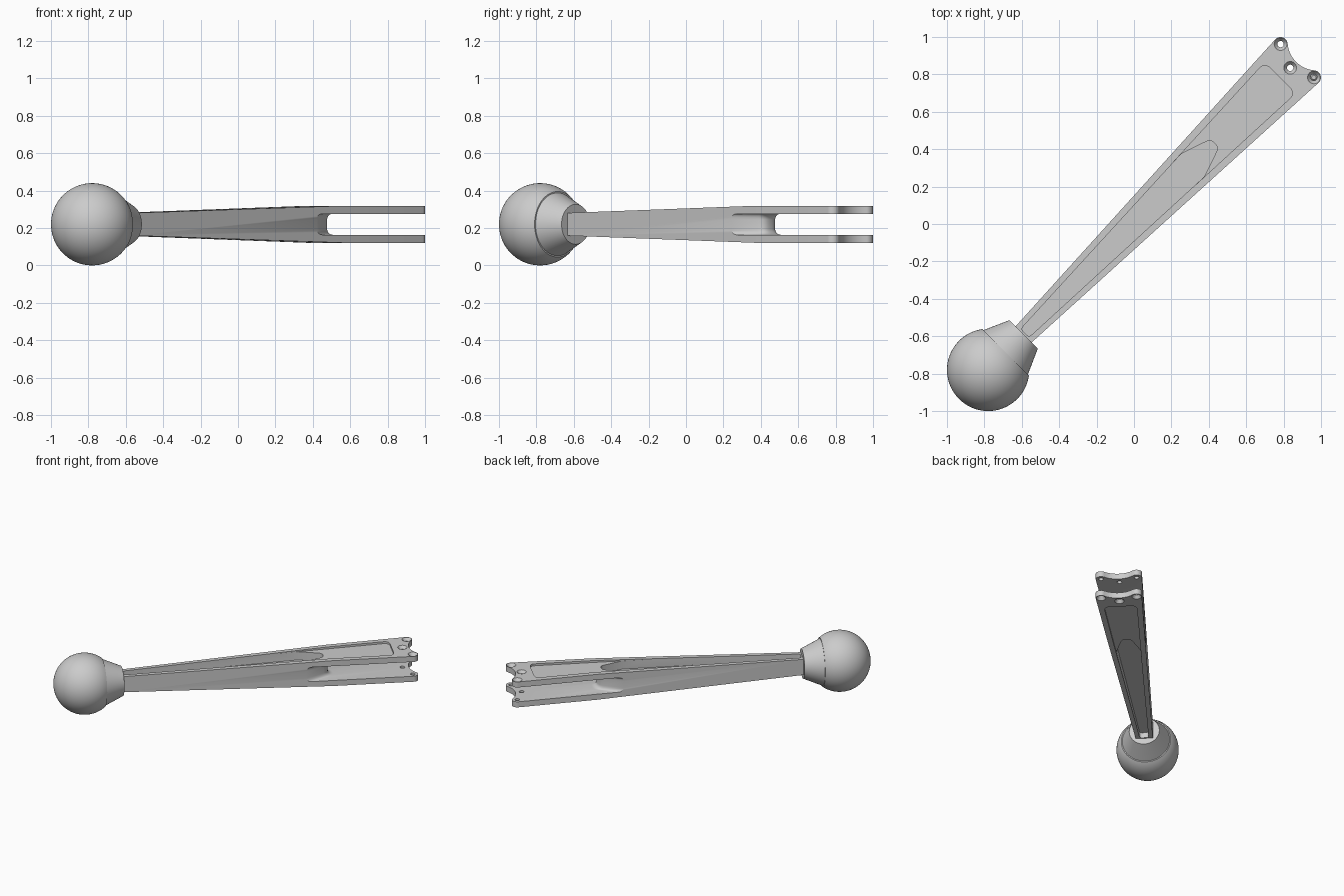
import bpy, bmesh
from math import sin, cos, radians, sqrt, pi, atan2, degrees
from mathutils import Matrix, Vector

if "Cube" in bpy.data.objects:
    bpy.data.objects.remove(bpy.data.objects["Cube"], do_unlink=True)

# Parts are built lengthwise on local x, then turned onto the diagonal
PLACE = Matrix.Translation((0, 0, 0.22)) @ Matrix.Rotation(pi / 4, 4, 'Z')

grey = bpy.data.materials.new("satin_grey")
grey.use_nodes = True
COLOUR = (0.6, 0.6, 0.6, 1)
grey.diffuse_color = COLOUR
grey.node_tree.nodes["Principled BSDF"].inputs["Base Color"].default_value = COLOUR


def make(name, bm):
    bmesh.ops.recalc_face_normals(bm, faces=bm.faces)
    mesh = bpy.data.meshes.new(name)
    bm.to_mesh(mesh)
    bm.free()
    mesh.materials.append(grey)
    ob = bpy.data.objects.new(name, mesh)
    bpy.context.collection.objects.link(ob)
    return ob


def arc(cx, cy, r, a0, a1, n=12):
    steps = [radians(a0 + (a1 - a0) * i / n) for i in range(n + 1)]
    return [(cx + r * cos(a), cy + r * sin(a)) for a in steps]


def circle(centre, r):
    return arc(*centre, r, 0, 345, 23)


def soften(points, cuts, n=6):
    """Round polygon corners; each cut is the distance trimmed at its corner."""
    out = []
    for i, (p, d) in enumerate(zip(points, cuts)):
        p = Vector(p)
        if not d:
            out.append(tuple(p))
            continue
        a = p + (Vector(points[i - 1]) - p).normalized() * d
        b = p + (Vector(points[(i + 1) % len(points)]) - p).normalized() * d
        for k in range(n + 1):
            t = k / n
            out.append(tuple(a * (1 - t) ** 2 + p * 2 * t * (1 - t) + b * t * t))
    return out


def loft(layers):
    """Closed solid through (outline, z) layers with equal point counts."""
    bm = bmesh.new()
    rings = [[bm.verts.new((x, y, z)) for x, y in pts] for pts, z in layers]
    for low, high in zip(rings, rings[1:]):
        for i in range(len(low)):
            bm.faces.new((low[i - 1], low[i], high[i], high[i - 1]))
    bm.faces.new(rings[0])
    bm.faces.new(rings[-1])
    return bm


def prism(points, z0, z1):
    return loft([(points, z0), (points, z1)])


def mirrored(points):
    return points + [(x, -y) for x, y in reversed(points)]


def activate(ob):
    bpy.ops.object.select_all(action='DESELECT')
    ob.select_set(True)
    bpy.context.view_layer.objects.active = ob


def cut(target, bm):
    cutter = make("cutter", bm)
    cutter.hide_render = True
    activate(target)
    mod = target.modifiers.new("cut", 'BOOLEAN')
    mod.operation, mod.solver, mod.object = 'DIFFERENCE', 'EXACT', cutter
    bpy.ops.object.modifier_apply(modifier=mod.name)
    bpy.data.objects.remove(cutter, do_unlink=True)


def finish(ob):
    ob.data.transform(PLACE)
    activate(ob)
    bpy.ops.object.shade_smooth_by_angle(angle=radians(30))


# Ball knob with conical collar, one turned profile
BALL_X, BALL_R, COLLAR_X = -1.103, 0.22, -0.97
join = degrees(atan2(sqrt(BALL_R ** 2 - (COLLAR_X - BALL_X) ** 2), COLLAR_X - BALL_X))
profile = arc(BALL_X, 0, BALL_R, 180, join, 32)
profile += [(COLLAR_X, 0.168), (-0.834, 0.107), (-0.834, 0)]
bm = bmesh.new()
verts = [bm.verts.new((x, 0, r)) for x, r in profile]
edges = [bm.edges.new(pair) for pair in zip(verts, verts[1:])]
bmesh.ops.spin(bm, geom=verts + edges, cent=(0, 0, 0), axis=(1, 0, 0),
               angle=2 * pi, steps=64, use_duplicate=False)
bmesh.ops.remove_doubles(bm, verts=bm.verts, dist=0.0005)
finish(make("ball_knob", bm))

# Arm body: tapered in plan with two round lobes and a scooped end
LOBE, LOBE_R, HALF = (1.234, 0.126), 0.038, 0.099
START, FLAT_X, SCOOP_X = -0.85, 0.66, 1.382
reach = sqrt((SCOOP_X - LOBE[0]) ** 2 + LOBE[1] ** 2)
tilt = degrees(atan2(LOBE[1], SCOOP_X - LOBE[0]))
half_outline = [(START, 0.06)] + arc(*LOBE, LOBE_R, 93, -tilt)
half_outline += arc(SCOOP_X, 0, reach - LOBE_R, 180 - tilt, 180, 8)[1:-1]
tip = [(SCOOP_X - reach + LOBE_R, 0)]
outline = half_outline + tip + [(x, -y) for x, y in reversed(half_outline)]
bm = prism(outline, -HALF, HALF)
bmesh.ops.bisect_plane(bm, geom=bm.verts[:] + bm.edges[:] + bm.faces[:],
                       plane_co=(FLAT_X, 0, 0), plane_no=(1, 0, 0))
for v in bm.verts:
    if v.co.x < FLAT_X - 0.01:
        v.co.z *= 0.61
arm = make("crank_arm", bm)

# Fork slot: pointed inner wall, filleted where it meets the prongs
SLOT, FILLET = 0.056, 0.03
wall = soften(mirrored([(0.31, 0.2), (0.64, 0.047)]), (0, 0.04, 0.04, 0))
layers = []
for side in (-1, 1):
    for i in range(6):
        a = pi / 2 * (5 - i if side < 0 else i) / 5
        shift = 0.04 * (1 - cos(a))
        ring = [(x + shift, y) for x, y in wall] + [(1.5, -0.2), (1.5, 0.2)]
        layers.append((ring, side * (SLOT - FILLET + FILLET * sin(a))))
cut(arm, loft(layers))


def pocket_half(x):
    return 0.032 + (x + 0.83) * 0.0437


# Pockets above and below: shallow on the prongs, deep along the beam
shallow = soften(mirrored([(0.3, pocket_half(0.3)), (1.105, pocket_half(1.105))]),
                 (0, 0.045, 0.045, 0))
deep = soften(mirrored([(-0.825, pocket_half(-0.825) - 0.001),
                        (0.445, pocket_half(0.445) - 0.001), (0.61, 0.03)]),
              (0.02, 0, 0.026, 0.026, 0, 0.02))
for side in (1, -1):
    cut(arm, prism(shallow, side * 0.084, side * 0.2))
    cut(arm, prism(deep, side * 0.02, side * 0.21))

# Three countersunk screw holes through both prongs
for spot in (LOBE, (1.181, 0), (LOBE[0], -LOBE[1])):
    cut(arm, prism(circle(spot, 0.017), -0.3, 0.3))
    for side in (1, -1):
        cut(arm, loft([(circle(spot, 0.012), side * 0.07),
                       (circle(spot, 0.034), side * HALF),
                       (circle(spot, 0.034), side * 0.2)]))
finish(arm)
